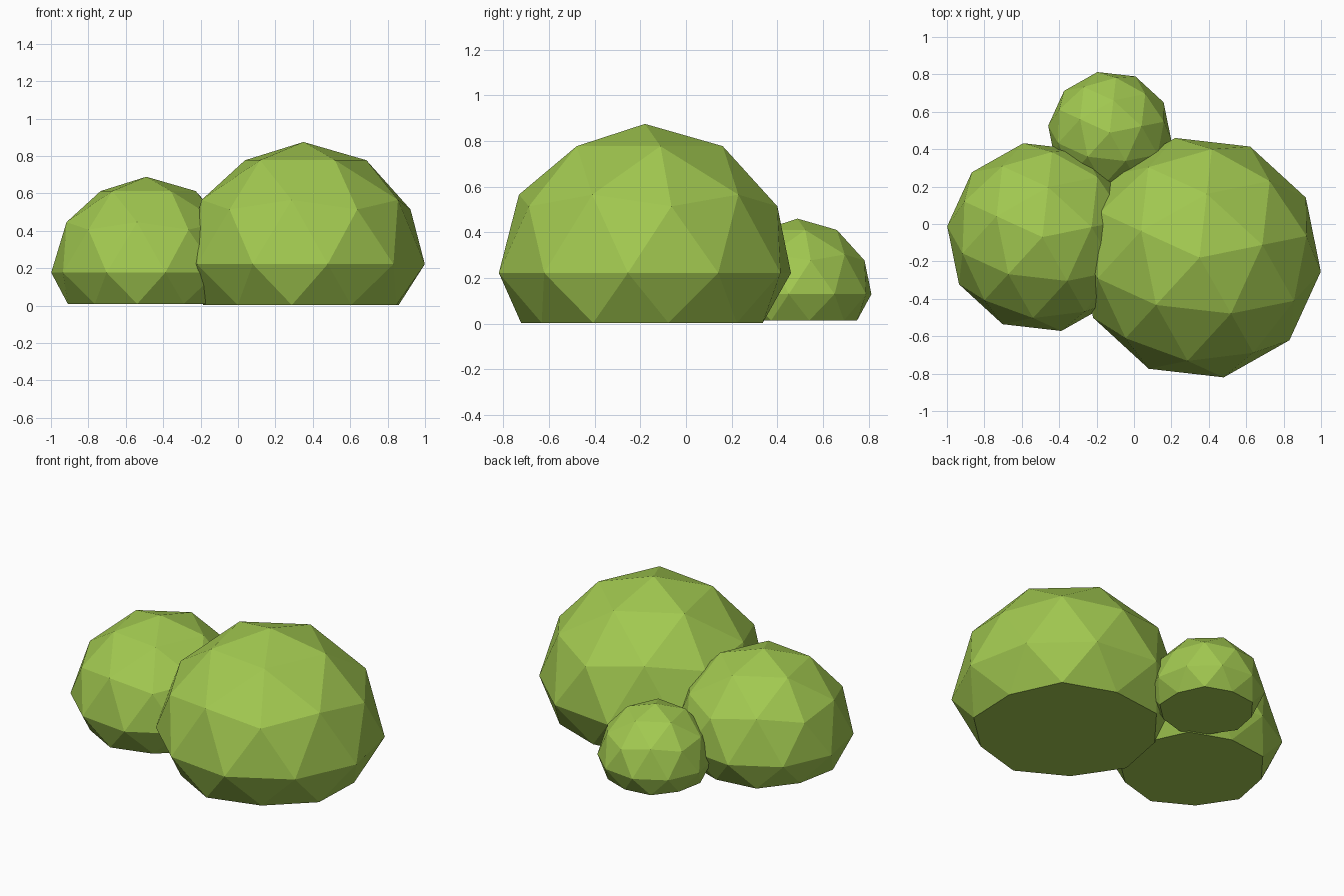
import bpy, bmesh
from mathutils import Matrix

if "Cube" in bpy.data.objects:
    bpy.data.objects.remove(bpy.data.objects["Cube"])

leaf = bpy.data.materials.new("leaf_green")
leaf.diffuse_color = (0.36, 0.58, 0.08, 1)
leaf.use_nodes = True
leaf.node_tree.nodes["Principled BSDF"].inputs["Base Color"].default_value = leaf.diffuse_color


def bush(name, centre, radius, base):
    """Faceted ball whose underside is flattened and drawn in slightly."""
    bm = bmesh.new()
    bmesh.ops.create_icosphere(bm, subdivisions=2, radius=radius,
                               matrix=Matrix.Rotation(0.2, 4, 'Z'))
    for v in bm.verts:
        if v.co.z < -0.2 * radius:
            v.co.x *= 0.935
            v.co.y *= 0.935
            v.co.z = base - centre[2]
    mesh = bpy.data.meshes.new(name)
    bm.to_mesh(mesh)
    bm.free()
    mesh.materials.append(leaf)
    obj = bpy.data.objects.new(name, mesh)
    obj.location = centre
    bpy.context.collection.objects.link(obj)


# Three overlapping clumps
bush("large_bush", (0.35, -0.18, 0.222), 0.653, 0.003)
bush("medium_bush", (-0.49, -0.07, 0.177), 0.512, 0.009)
bush("small_bush", (-0.13, 0.488, 0.129), 0.331, 0.014)
